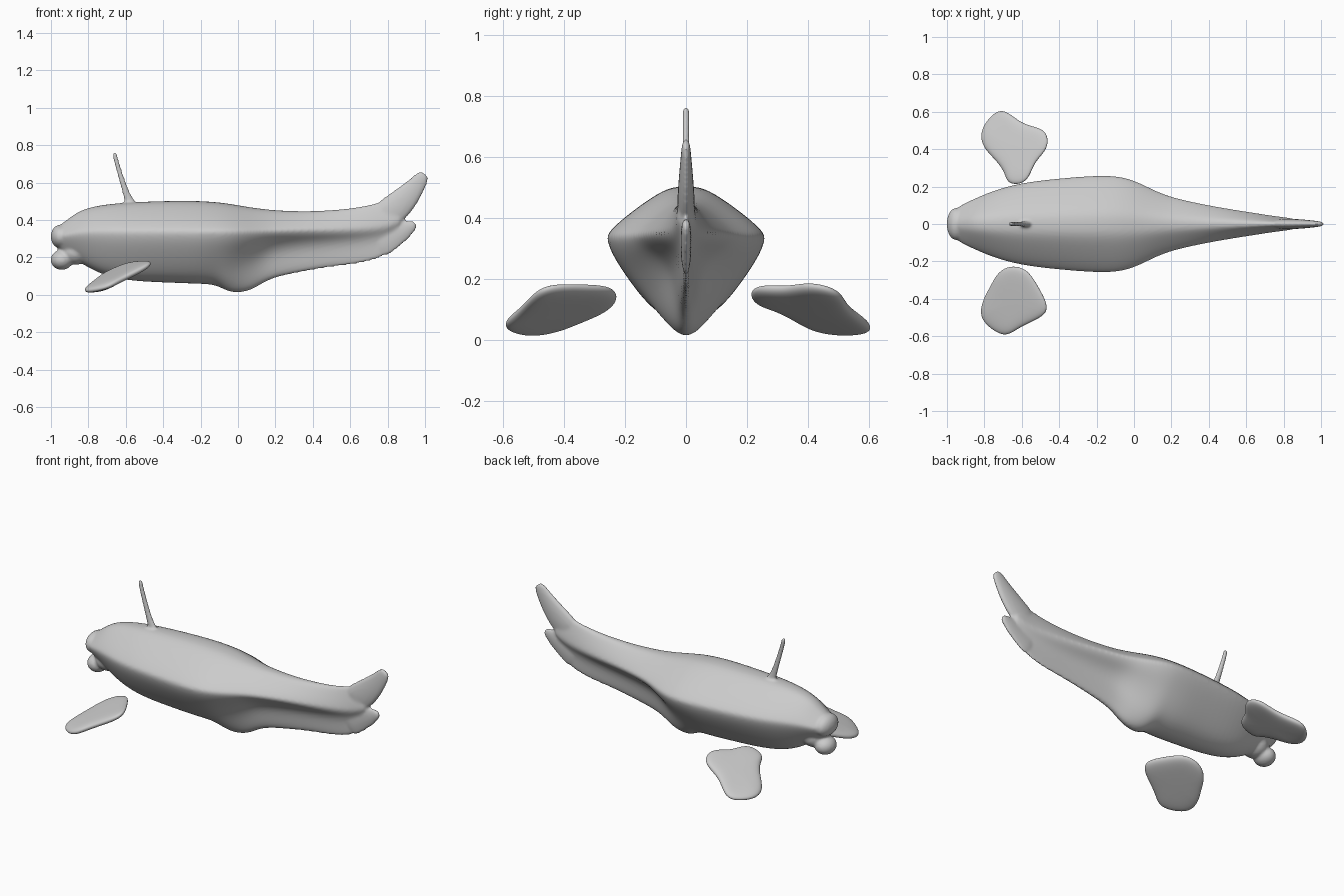
import bpy, bmesh, math
from mathutils import Vector

if "Cube" in bpy.data.objects:
    bpy.data.objects.remove(bpy.data.objects["Cube"])


def skin(bm, rings):
    """Bridge equal-length point rings and cap both ends."""
    vs = [[bm.verts.new(p) for p in r] for r in rings]
    n = len(vs[0])
    for a, b in zip(vs, vs[1:]):
        for i in range(n):
            j = (i + 1) % n
            bm.faces.new((a[i], a[j], b[j], b[i]))
    bm.faces.new(vs[0][::-1])
    bm.faces.new(vs[-1])


def tube(bm, path, n=12):
    """Elliptical loft in the xz plane; path rows are x, z, in-plane radius, y radius."""
    rings = []
    for i, (x, z, r, ry) in enumerate(path):
        a, b = path[max(i - 1, 0)], path[min(i + 1, len(path) - 1)]
        t = Vector((b[0] - a[0], 0, b[1] - a[1])).normalized()
        nrm = Vector((-t.z, 0, t.x))
        rings.append([Vector((x, 0, z)) + nrm * r * math.cos(k * math.tau / n)
                      + Vector((0, ry * math.sin(k * math.tau / n), 0)) for k in range(n)])
    skin(bm, rings)


def blob(bm, c, s):
    new = bmesh.ops.create_uvsphere(bm, u_segments=16, v_segments=10, radius=1)["verts"]
    for v in new:
        v.co = Vector([c[k] + v.co[k] * s[k] for k in range(3)])


def finish(bm, name, levels):
    bmesh.ops.recalc_face_normals(bm, faces=bm.faces)
    me = bpy.data.meshes.new(name)
    bm.to_mesh(me)
    bm.free()
    for p in me.polygons:
        p.use_smooth = True
    ob = bpy.data.objects.new(name, me)
    bpy.context.collection.objects.link(ob)
    sub = ob.modifiers.new("round", 'SUBSURF')
    sub.levels = sub.render_levels = levels
    return ob


# body: x, top z, bottom z, half width, widest z, how finned the underside is
stations = [
    (-0.97, .365, .24, .075, .31, 0), (-0.92, .395, .215, .105, .32, 0),
    (-0.86, .445, .185, .135, .33, 0), (-0.78, .472, .135, .17, .335, 0),
    (-0.68, .488, .095, .205, .335, 0), (-0.55, .497, .075, .232, .335, 0),
    (-0.38, .503, .068, .25, .335, 0), (-0.22, .504, .062, .263, .335, 0),
    (-0.12, .497, .058, .263, .335, .1), (-0.06, .49, .018, .255, .335, .3),
    (0.0, .48, .006, .238, .335, .5), (0.07, .468, .018, .205, .335, .7),
    (0.13, .46, .055, .175, .338, .85), (0.2, .452, .088, .148, .34, 1),
    (0.35, .446, .118, .112, .345, 1), (0.5, .452, .145, .084, .345, 1),
    (0.65, .468, .16, .06, .35, 1), (0.76, .495, .19, .042, .36, 1),
    (0.83, .525, .235, .034, .38, 1), (0.88, .52, .30, .024, .40, 1)]
upper = [(0, 1), (.2, .98), (.42, .8), (.77, .4), (.95, .13), (1, 0)]
hull = [(.93, .2), (.77, .45), (.58, .7), (.38, .9), (.15, 1), (0, 1.01)]
finned = [(.85, .12), (.55, .24), (.32, .42), (.24, .66), (.17, .9), (0, 1)]
rings = []
for x, top, bot, w, zm, f in stations:
    half = [(a * w, zm + b * (top - zm)) for a, b in upper]
    half += [((a + (c - a) * f) * w, zm - (b + (d - b) * f) * (zm - bot))
             for (a, b), (c, d) in zip(hull, finned)]
    rings.append([(x, y, z) for y, z in half] + [(x, -y, z) for y, z in half[-2:0:-1]])
bm = bmesh.new()
skin(bm, rings)

# lips and jaw
blob(bm, (-.95, 0, .312), (.053, .09, .064))
blob(bm, (-.942, 0, .187), (.062, .07, .054))
blob(bm, (-.87, 0, .23), (.08, .08, .07))

# tail lobes
tube(bm, [(.76, .40, .085, .03), (.83, .455, .085, .03), (.89, .51, .075, .026),
          (.94, .567, .058, .021), (.98, .622, .043, .016), (1.0, .65, .027, .012)])
tube(bm, [(.72, .27, .10, .018), (.81, .315, .085, .018), (.88, .345, .06, .018),
          (.93, .368, .035, .015), (.952, .38, .016, .012)])

# dorsal spine
tube(bm, [(-.565, .47, .036, .02), (-.588, .515, .022, .015), (-.61, .58, .017, .013),
          (-.638, .67, .014, .013), (-.656, .735, .013, .013), (-.662, .765, .012, .012)])

body = finish(bm, "body", 2)
rm = body.modifiers.new("merge", 'REMESH')
rm.mode = 'VOXEL'
rm.voxel_size = 0.008
rm.use_smooth_shade = True
sm = body.modifiers.new("soften", 'SMOOTH')
sm.factor = 0.5
sm.iterations = 5

# side fins: flat tilted paddles beside the body
left = [(-.68, .21), (-.6, .205), (-.555, .25), (-.53, .33), (-.455, .40), (-.455, .48),
        (-.5, .52), (-.6, .535), (-.70, .63), (-.77, .585), (-.83, .50), (-.815, .41),
        (-.74, .34), (-.69, .27)]
right = [(-.735, -.26), (-.67, -.215), (-.57, -.23), (-.51, -.33), (-.46, -.42),
         (-.46, -.48), (-.53, -.52), (-.62, -.56), (-.69, -.615), (-.79, -.55),
         (-.83, -.49), (-.815, -.41), (-.77, -.33)]
for name, outline in (("left_side_fin", left), ("right_side_fin", right)):
    cx = sum(p[0] for p in outline) / len(outline)
    cy = sum(p[1] for p in outline) / len(outline)
    bm = bmesh.new()
    rings = []
    for s, dz in ((.5, .024), (.92, .02), (1, 0), (.92, -.02), (.5, -.024)):
        ring = []
        for px, py in outline:
            x, y = cx + (px - cx) * s, cy + (py - cy) * s
            ring.append((x, y, max(.443 + .4 * x - .2 * abs(y), .024) + dz))
        rings.append(ring)
    skin(bm, rings)
    finish(bm, name, 3)
